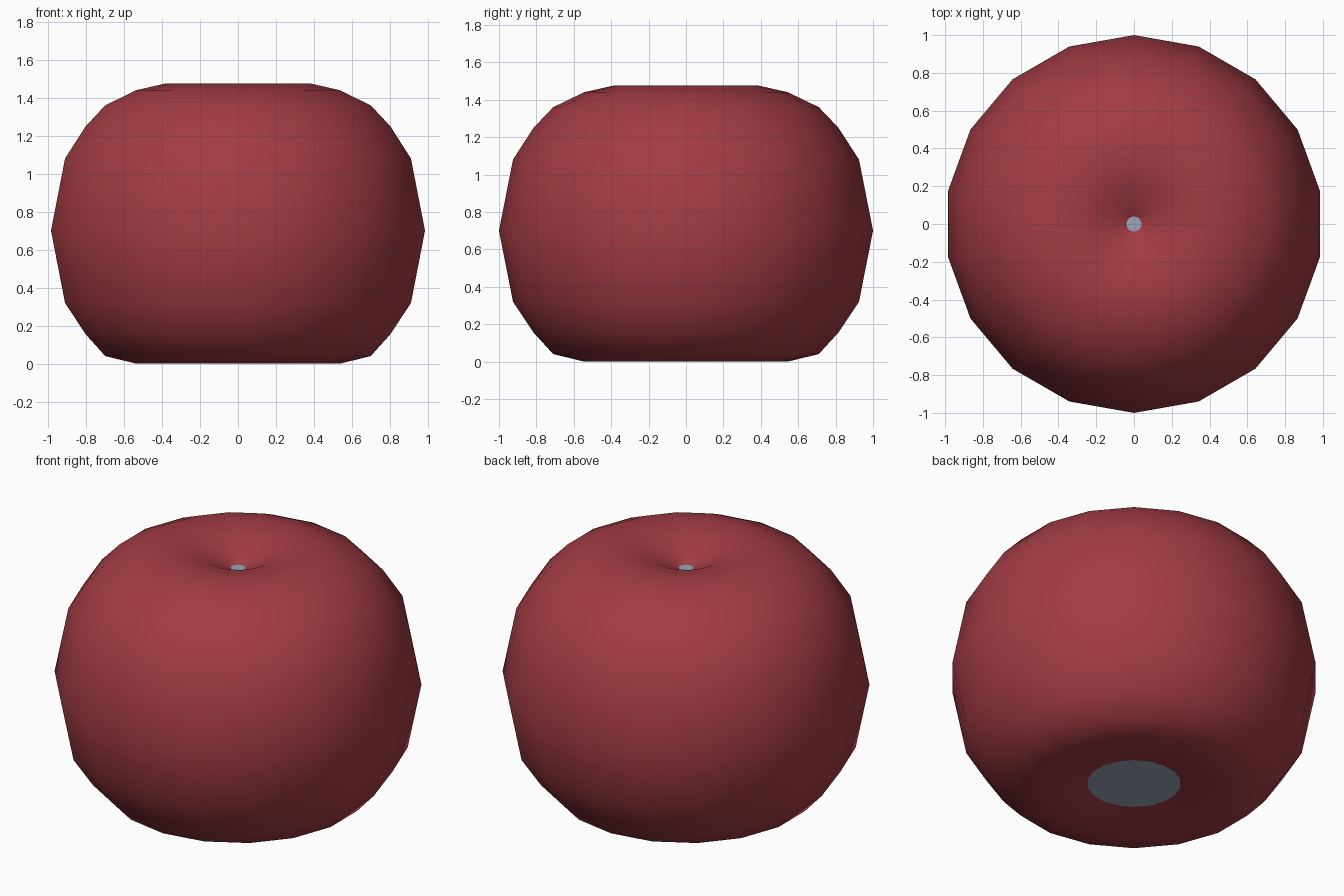
import bpy, bmesh, math

if "Cube" in bpy.data.objects:
    bpy.data.objects.remove(bpy.data.objects["Cube"])

SIDES = 18

def material(name, color):
    m = bpy.data.materials.new(name)
    m.diffuse_color = (*color, 1)
    m.use_nodes = True
    m.node_tree.nodes["Principled BSDF"].inputs["Base Color"].default_value = m.diffuse_color
    return m

red = material("apple red", (0.36, 0.045, 0.057))
grey = material("blue grey", (0.34, 0.36, 0.50))

# Lathe profile (radius, height) from the underside cap up to the stem cap
PROFILE = [(0.255, 0.036), (0.39, 0.012), (0.545, 0.0), (0.71, 0.04),
           (0.815, 0.155), (0.925, 0.32), (1.0, 0.70), (0.925, 1.08),
           (0.815, 1.25), (0.71, 1.36), (0.545, 1.44), (0.39, 1.475),
           (0.20, 1.44), (0.04, 1.36)]

def ring(bm, r, z):
    # First corner points along +y
    return [bm.verts.new((r * math.cos(math.pi / 2 + 2 * math.pi * i / SIDES),
                          r * math.sin(math.pi / 2 + 2 * math.pi * i / SIDES), z))
            for i in range(SIDES)]

def finish(bm, name, mat, smooth):
    mesh = bpy.data.meshes.new(name)
    bm.to_mesh(mesh)
    bm.free()
    mesh.materials.append(mat)
    for p in mesh.polygons:
        p.use_smooth = smooth
    ob = bpy.data.objects.new(name, mesh)
    bpy.context.collection.objects.link(ob)

# Fruit body
bm = bmesh.new()
rings = [ring(bm, r, z) for r, z in PROFILE]
for a, b in zip(rings, rings[1:]):
    for i in range(SIDES):
        j = (i + 1) % SIDES
        bm.faces.new((a[i], a[j], b[j], b[i]))
finish(bm, "apple_body", red, True)

# Flat caps closing the stem hole and the underside
for name, (r, z), up in (("stem_cap", PROFILE[-1], True),
                         ("base_cap", PROFILE[0], False)):
    bm = bmesh.new()
    verts = ring(bm, r, z)
    bm.faces.new(verts if up else verts[::-1])
    finish(bm, name, grey, False)
